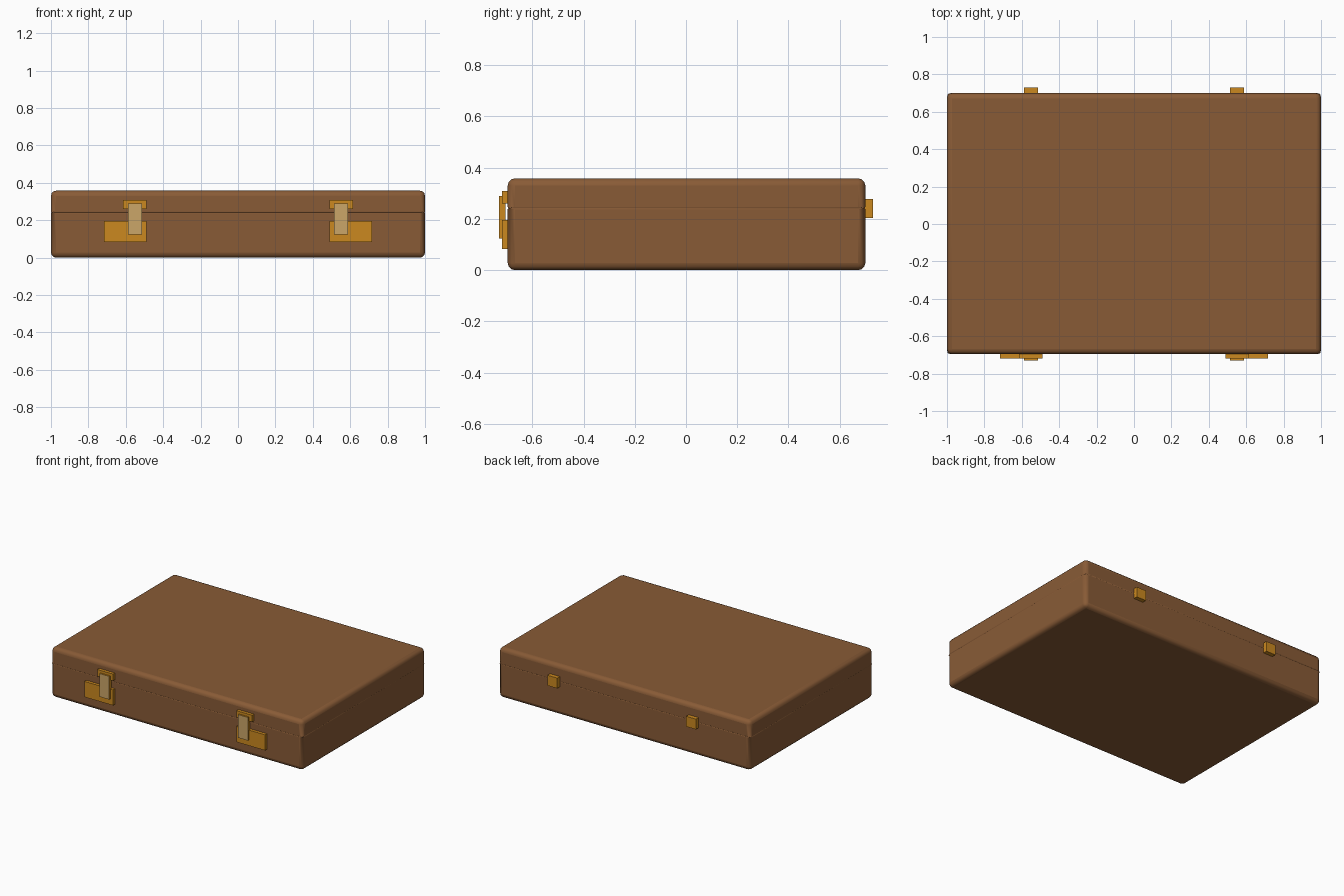
import bpy, bmesh, math

if "Cube" in bpy.data.objects:
    bpy.data.objects.remove(bpy.data.objects["Cube"])


def material(name, rgb):
    m = bpy.data.materials.new(name)
    m.diffuse_color = (*rgb, 1)
    m.use_nodes = True
    m.node_tree.nodes["Principled BSDF"].inputs["Base Color"].default_value = m.diffuse_color
    return m


LEATHER = material("brown leather", (0.25, 0.105, 0.037))
BRASS = material("brass", (0.60, 0.25, 0.014))
PALE = material("pale metal", (0.60, 0.38, 0.14))


def box(name, x, y, z, mats, rule=None, bevel=None):
    """Box from (min, max) ranges; bevel maps an edge's midpoint to its radius."""
    bm = bmesh.new()
    bmesh.ops.create_cube(bm, size=1)
    for v in bm.verts:
        v.co = [r[0] if c < 0 else r[1] for c, r in zip(v.co, (x, y, z))]
    weights = None
    if bevel:
        weights = bm.edges.layers.float.new("bevel_weight_edge")
        for e in bm.edges:
            mid = (e.verts[0].co + e.verts[1].co) / 2
            e[weights] = bevel(mid.z) / 0.028
    if rule:
        bm.normal_update()
        for f in bm.faces:
            f.material_index = rule(f.normal)
    me = bpy.data.meshes.new(name)
    bm.to_mesh(me)
    bm.free()
    for m in mats:
        me.materials.append(m)
    ob = bpy.data.objects.new(name, me)
    bpy.context.collection.objects.link(ob)
    if bevel:
        mod = ob.modifiers.new("rounded edges", 'BEVEL')
        mod.limit_method = 'WEIGHT'
        mod.width = 0.028
        mod.segments = 3
        bpy.context.view_layer.objects.active = ob
        ob.select_set(True)
        bpy.ops.object.shade_smooth_by_angle(angle=math.radians(50))
        ob.select_set(False)
    return ob


SEAM, TOP = 0.242, 0.358
W, D = (-1, 1), (-0.696, 0.7)

# Case halves: generously rounded outside, barely rounded at the seam
box("case_base", W, D, (0, SEAM), [LEATHER],
    bevel=lambda z: 0.005 if z > SEAM - 0.01 else 0.028)
box("case_lid", W, D, (SEAM, TOP), [LEATHER],
    bevel=lambda z: 0.005 if z < SEAM + 0.01 else 0.028)

for s, side in ((-1, "left"), (1, "right")):
    def span(a, b):
        return tuple(sorted((s * a, s * b)))
    # Front latches: lock plate, catch on the lid, and a pale-faced clasp
    box(side + "_lock_plate", span(0.49, 0.717), (-0.718, -0.69), (0.083, 0.195), [BRASS])
    box(side + "_lid_catch", span(0.49, 0.615), (-0.718, -0.69), (0.26, 0.308), [BRASS])
    box(side + "_clasp", span(0.512, 0.589), (-0.73, -0.705), (0.124, 0.29),
        [BRASS, PALE], rule=lambda n: 1 if n.y < -0.5 else 0)
    # Rear hinges
    box(side + "_hinge", span(0.512, 0.589), (0.69, 0.73), (0.204, 0.278), [BRASS])
